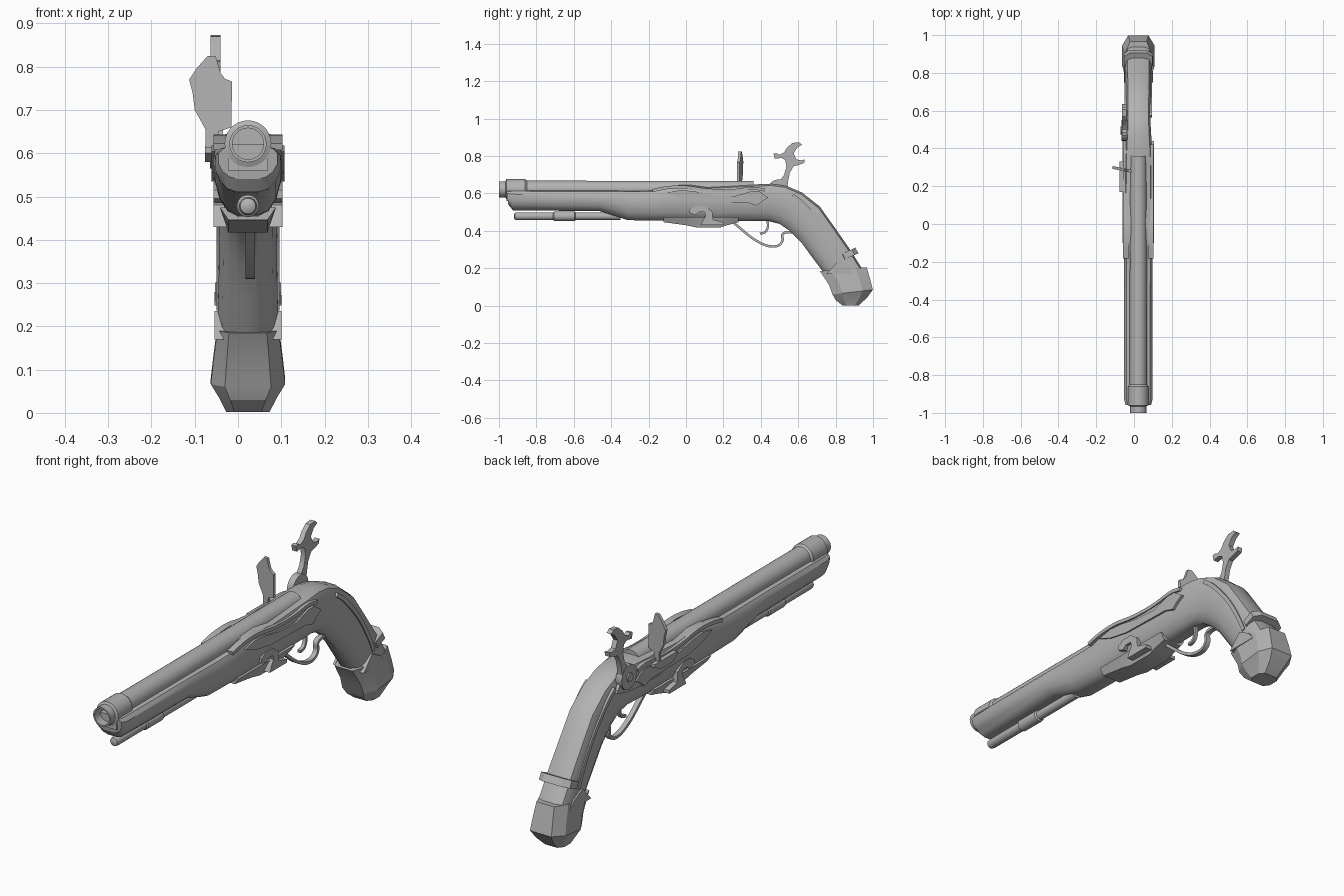
import bpy, bmesh, math
from mathutils import Vector

CX = 0.023  # centre line of the gun body
steel = bpy.data.materials.new("plain grey")
steel.diffuse_color = (0.45, 0.45, 0.45, 1)


def finish(name, verts, faces, angle=32):
    me = bpy.data.meshes.new(name)
    me.from_pydata(verts, [], faces)
    bm = bmesh.new()
    bm.from_mesh(me)
    bmesh.ops.remove_doubles(bm, verts=bm.verts, dist=1e-5)
    bmesh.ops.recalc_face_normals(bm, faces=bm.faces)
    bm.to_mesh(me)
    bm.free()
    ob = bpy.data.objects.new(name, me)
    bpy.context.collection.objects.link(ob)
    me.materials.append(steel)
    bpy.ops.object.select_all(action='DESELECT')
    ob.select_set(True)
    bpy.context.view_layer.objects.active = ob
    bpy.ops.object.shade_smooth_by_angle(angle=math.radians(angle))
    return ob


def loft(name, rings, angle=32):
    n = len(rings[0])
    verts = [v for r in rings for v in r]
    faces = [(i * n + j, i * n + (j + 1) % n, (i + 1) * n + (j + 1) % n, (i + 1) * n + j)
             for i in range(len(rings) - 1) for j in range(n)]
    faces += [tuple(range(n)), tuple(range(len(verts) - n, len(verts)))]
    return finish(name, verts, faces, angle)


def lathe(name, z, prof, n=28):
    """Round part along y from (y, radius) pairs."""
    rings = [[(CX + r * math.cos(math.tau * k / n), y, z + r * math.sin(math.tau * k / n))
              for k in range(n)] for y, r in prof]
    return loft(name, rings)


def section(st, half):
    """Ring from a station (top y,z, bottom y,z, half width) and a half profile."""
    ty, tz, by, bz, hw = st
    prof = half + [(-u, v) for u, v in reversed(half)]
    return [(CX + u * hw, by + (ty - by) * v, bz + (tz - bz) * v) for u, v in prof]


def plate(name, pts, x0, x1, angle=32):
    """Side outline (y, z) extruded across x."""
    return loft(name, [[(x, y, z) for y, z in pts] for x in (x0, x1)], angle)


def both_sides(name, pts, inner, outer):
    plate(name + "_right", pts, CX + inner, CX + outer)
    plate(name + "_left", pts, CX - inner, CX - outer)


def ribbon(pts, w):
    """Outline of a strip of given width along a smoothed polyline."""
    for _ in range(2):
        q = [pts[0]]
        for a, b in zip(pts, pts[1:]):
            q += [(a[0] * .75 + b[0] * .25, a[1] * .75 + b[1] * .25),
                  (a[0] * .25 + b[0] * .75, a[1] * .25 + b[1] * .75)]
        pts = q + [pts[-1]]
    p = [Vector(a) for a in pts]
    left, right = [], []
    for i, a in enumerate(p):
        d = (p[min(i + 1, len(p) - 1)] - p[max(i - 1, 0)]).normalized()
        nrm = Vector((-d.y, d.x)) * w / 2
        left.append(tuple(a + nrm))
        right.append(tuple(a - nrm))
    return left + right[::-1]


# Barrel with hollow muzzle, band and block beneath the band
lathe("barrel", 0.622, [(-.8, .002), (-.8, .036), (-1, .036), (-1, .043), (-.965, .043),
                        (-.96, .054), (-.86, .054), (-.85, .046), (.36, .045), (.36, .002)])
plate("muzzle_block", [(-.96, .56), (-.85, .56), (-.85, .62), (-.96, .62)], CX - .046, CX + .046)

# Ramrod with collar
lathe("ramrod", 0.478, [(-.92, .008), (-.915, .018), (-.90, .021), (-.71, .021), (-.705, .026),
                        (-.595, .026), (-.59, .02), (-.35, .02)], 16)

# Wooden stock: fore-end, lock area and curved grip in one loft
half = [(.3, 0), (.62, .07), (.86, .24), (1, .48), (1, .8), (.84, .95), (.4, 1)]
stations = [(-.96, .615, -.95, .54, .068), (-.93, .617, -.925, .51, .075),
            (-.46, .617, -.46, .505, .075), (-.31, .617, -.31, .457, .075),
            (-.17, .618, -.17, .455, .076), (-.07, .645, -.07, .453, .078),
            (.02, .648, .02, .452, .078), (.12, .636, .12, .452, .077),
            (.36, .648, .36, .452, .075), (.46, .652, .44, .452, .069),
            (.53, .643, .50, .437, .065), (.62, .605, .555, .40, .065),
            (.715, .53, .615, .34, .066), (.797, .415, .67, .265, .067),
            (.877, .30, .73, .185, .069), (.94, .20, .765, .14, .07)]
loft("stock", [section(s, half) for s in stations])

# Faceted butt cap with pointed side tongues
cap = [(.62, 0), (1, .25), (1, .75), (.62, 1)]
cap_stations = [(.966, .205, .716, .185, .071), (.985, .14, .765, .11, .08),
                (.999, .085, .783, .06, .086), (.97, .045, .80, .03, .066),
                (.925, .002, .835, .002, .05)]
loft("butt_cap", [section(s, cap) for s in cap_stations], 20)
both_sides("cap_tongue", [(.75, .17), (.81, .235), (.87, .205), (.90, .17)], .05, .077)

# Strap wrapped round the back of the grip
strap = [(.6, 0), (1, .1), (1, .75), (.6, 1)]
loft("grip_strap", [section(s, strap) for s in
                    [(.905, .31, .83, .275, .076), (.922, .28, .842, .245, .077)]])

# Raised strips following the grip
both_sides("grip_strip", ribbon([(.57, .59), (.625, .55), (.73, .43), (.80, .31), (.83, .24)], .018),
           .05, .073)

# Waved side plates, thin ledge above
both_sides("side_plate", [(-.10, .604), (-.03, .618), (.04, .612), (.13, .594), (.26, .585),
                          (.35, .612), (.39, .612), (.44, .578), (.41, .56), (.38, .535), (.33, .55),
                          (.2, .553), (.075, .556), (-.03, .575)], .06, .084)
both_sides("side_ledge", ribbon([(-.18, .615), (-.10, .633), (0, .636), (.1, .618), (.24, .612),
                                 (.36, .63), (.42, .618)], .016), .05, .08)

# Lock plate behind the hammer, flash pan and spring
plate("lock_plate", [(.15, .56), (.2, .61), (.4, .63), (.54, .61), (.57, .57), (.5, .55), (.4, .54),
                     (.25, .54)], CX - .05, -.055)
plate("flash_pan", [(.17, .6), (.2, .58), (.28, .58), (.33, .6), (.33, .615), (.17, .615)], -.076, -.03)

# Plate under the lock with scrolled hooks
loft("guard_plate", [[(CX - w, y, z) for w, z in ((-.065, .475), (-.045, b), (.045, b), (.065, .475))]
                     for y, b in ((-.12, .446), (0, .43), (.06, .417), (.18, .417), (.22, .43),
                                  (.28, .446))])
both_sides("scroll_hook", [(.02, .515), (.05, .533), (.10, .533), (.14, .505), (.145, .46), (.2, .445),
                           (.2, .43), (.08, .43), (.09, .455), (.105, .48), (.10, .5), (.07, .5),
                           (.05, .485), (.02, .495)], .045, .08)

# Trigger guard and trigger
guard = [(.25, .447), (.30, .405), (.36, .355), (.43, .318), (.49, .315), (.52, .345), (.51, .385),
         (.55, .395), (.60, .385)]
plate("trigger_guard", ribbon(guard, .013), CX - .006, CX + .016)
plate("trigger", ribbon([(.435, .46), (.44, .42), (.425, .39), (.395, .385)], .012), CX - .004, CX + .012)

# Hammer: forked arm with round pivot
plate("hammer", [(.455, .60), (.46, .65), (.50, .665), (.525, .70), (.537, .745), (.53, .78),
                 (.51, .79), (.475, .785), (.468, .812), (.485, .815), (.50, .807), (.525, .82),
                 (.54, .845), (.57, .87), (.605, .873), (.62, .86), (.595, .845), (.575, .815),
                 (.59, .782), (.615, .777), (.635, .782), (.632, .763), (.60, .752), (.575, .745),
                 (.555, .71), (.545, .66), (.54, .60)], -.063, -.04)
disc = [(.495 + .055 * math.cos(math.tau * k / 20), .62 + .055 * math.sin(math.tau * k / 20))
        for k in range(20)]
plate("hammer_pivot", disc, -.065, -.035)
screw = [(.495 + .02 * math.cos(math.tau * k / 10), .62 + .02 * math.sin(math.tau * k / 10))
         for k in range(10)]
plate("hammer_screw", screw, -.072, -.05)

# Striking plate standing over the pan, turned slightly
front = [(-.076, .60), (-.075, .655), (-.10, .70), (-.105, .74), (-.113, .77), (-.095, .797),
         (-.07, .825), (-.052, .825), (-.04, .785), (-.03, .772), (-.014, .766), (-.015, .66),
         (-.045, .65), (-.05, .60)]
loft("striking_plate", [[(x, y - .2 * (x + .06), z) for x, z in front] for y in (.281, .296)])
